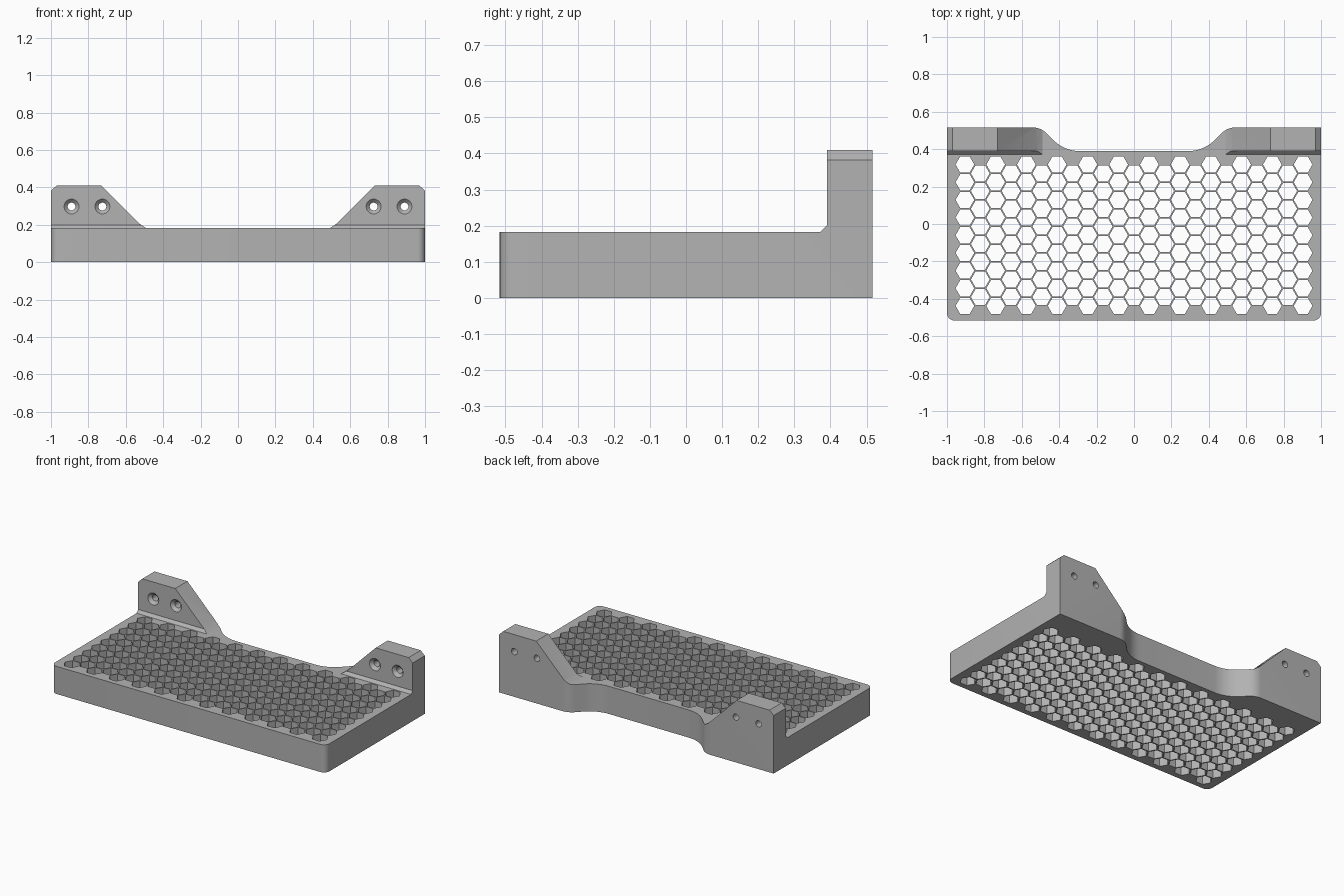
import bpy, bmesh, math
from mathutils import Vector

if "Cube" in bpy.data.objects:
    bpy.data.objects.remove(bpy.data.objects["Cube"])

grey = bpy.data.materials.new("grey plastic")
grey.diffuse_color = (0.45, 0.45, 0.45, 1)
grey.use_nodes = True
grey.node_tree.nodes["Principled BSDF"].inputs["Base Color"].default_value = grey.diffuse_color


def add_prism(bm, pts, axis, lo, hi, hi_pts=None):
    """Extrude a 2D profile along an axis; hi_pts gives a different far end."""
    def place(p, d):
        u, v = p
        return {'x': (d, u, v), 'y': (u, d, v), 'z': (u, v, d)}[axis]
    a = [bm.verts.new(place(p, lo)) for p in pts]
    b = [bm.verts.new(place(p, hi)) for p in (hi_pts or pts)]
    n = len(pts)
    bm.faces.new(a)
    bm.faces.new(b)
    for i in range(n):
        j = (i + 1) % n
        bm.faces.new((a[i], a[j], b[j], b[i]))


def make_object(name, bm):
    bmesh.ops.recalc_face_normals(bm, faces=bm.faces)
    me = bpy.data.meshes.new(name)
    bm.to_mesh(me)
    bm.free()
    me.materials.append(grey)
    ob = bpy.data.objects.new(name, me)
    bpy.context.collection.objects.link(ob)
    return ob


def arc(cx, cy, r, a0, a1, n):
    return [(cx + r * math.cos(math.radians(a0 + (a1 - a0) * i / n)),
             cy + r * math.sin(math.radians(a0 + (a1 - a0) * i / n))) for i in range(n + 1)]


def cut(body, cutter):
    mod = body.modifiers.new("cut", 'BOOLEAN')
    mod.operation = 'DIFFERENCE'
    mod.solver = 'EXACT'
    mod.object = cutter
    bpy.context.view_layer.objects.active = body
    bpy.ops.object.modifier_apply(modifier=mod.name)
    bpy.data.objects.remove(cutter)


W, D, DECK, TOP, WALL = 1.0, 0.516, 0.182, 0.41, 0.39

# Shelf outline: rounded front corners, back edge swept in between the brackets
half = arc(W - 0.04, -D + 0.04, 0.04, -90, 0, 6) + [(W, D)]
half += arc(0.54, D - 0.1, 0.1, 90, 135, 6)
half += arc(0.29, WALL + 0.2, 0.2, -45, -90, 8)
outline = half + [(-x, y) for x, y in reversed(half)]
bm = bmesh.new()
add_prism(bm, outline, 'z', 0, TOP)
shelf = make_object("shelf_with_brackets", bm)

# Space above the deck, leaving a small chamfer at the foot of the brackets
bm = bmesh.new()
add_prism(bm, [(-1, DECK), (WALL - 0.018, DECK), (WALL, DECK + 0.018), (WALL, 0.6), (-1, 0.6)],
          'x', -1.5, 1.5)
cut(shelf, make_object("deck_cutter", bm))

# Space between the sloping brackets
right = [(0.49, DECK), (0.525, 0.205), (0.73, TOP), (0.92, 0.6)]
bm = bmesh.new()
add_prism(bm, right + [(-x, z) for x, z in reversed(right)], 'y', 0.3, 0.8)
cut(shelf, make_object("gap_cutter", bm))

# Chamfered outer top corners and countersunk screw holes
bm = bmesh.new()
for s in (-1, 1):
    add_prism(bm, [(s * 0.94, 0.438), (s * 1.03, 0.354), (s * 1.1, 0.5)], 'y', 0.3, 0.8)
    for x in (0.725, 0.89):
        def ring(r):
            return arc(s * x, 0.298, r, 0, 345, 23)
        hole_bm = bmesh.new()
        add_prism(hole_bm, ring(0.021), 'y', 0.3, 0.8)
        cut(shelf, make_object("screw_cutter", hole_bm))
        sink_bm = bmesh.new()
        add_prism(sink_bm, ring(0.05), 'y', WALL - 0.01, WALL + 0.02, ring(0.02))
        cut(shelf, make_object("countersink_cutter", sink_bm))
cut(shelf, make_object("corner_cutter", bm))

# Honeycomb of through holes
PITCH, R = 0.0945, 0.05
STEP = 1.808 / 22
bm = bmesh.new()
for c in range(23):
    odd = c % 2
    for r in range(9 - odd):
        x = -0.904 + c * STEP
        y = 0.318 - (r + 0.5 * odd) * PITCH
        add_prism(bm, arc(x, y, R, 0, 300, 5), 'z', -0.1, 0.3)
cut(shelf, make_object("honeycomb_cutter", bm))

# Smooth curves, crisp edges
bpy.ops.object.select_all(action='DESELECT')
shelf.select_set(True)
bpy.context.view_layer.objects.active = shelf
bpy.ops.object.shade_smooth_by_angle(angle=math.radians(30))
